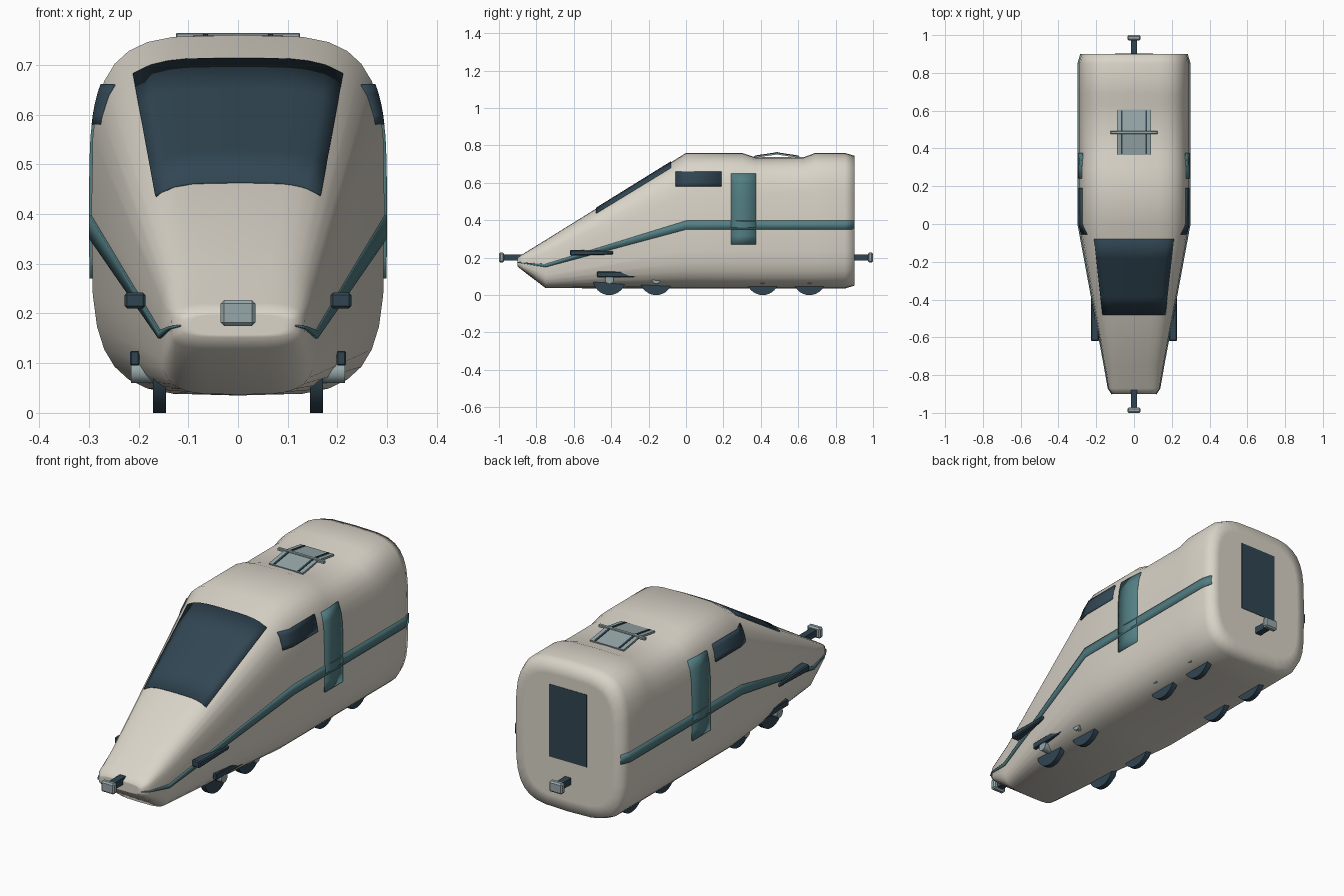
import bpy, bmesh, math
from mathutils import Vector

if "Cube" in bpy.data.objects:
    bpy.data.objects.remove(bpy.data.objects["Cube"])


def material(name, rgb):
    m = bpy.data.materials.new(name)
    m.use_nodes = True
    m.diffuse_color = (*rgb, 1)
    m.node_tree.nodes["Principled BSDF"].inputs["Base Color"].default_value = (*rgb, 1)
    return m


CREAM = material("cream paint", (0.70, 0.66, 0.58))
DARK = material("dark slate", (0.03, 0.06, 0.085))
TEAL = material("teal paint", (0.085, 0.21, 0.23))
GREY = material("grey metal", (0.31, 0.39, 0.40))

# Hull stations: y, half width, bottom, top, depth of the roof recess
STATIONS = [
    (-0.90, 0.115, 0.152, 0.202, 0), (-0.87, 0.135, 0.128, 0.221, 0),
    (-0.75, 0.156, 0.037, 0.295, 0), (0, 0.295, 0.035, 0.76, 0),
    (0.30, 0.295, 0.035, 0.76, 0), (0.37, 0.295, 0.035, 0.76, 0.023),
    (0.63, 0.295, 0.035, 0.76, 0.023), (0.69, 0.295, 0.035, 0.76, 0),
    (0.85, 0.295, 0.035, 0.76, 0), (0.90, 0.28, 0.05, 0.745, 0),
]
YS = [s[0] for s in STATIONS]


def section(y):
    """Half width, centre height, lower and upper half heights at y."""
    for a, b in zip(STATIONS, STATIONS[1:]):
        if y <= b[0]:
            break
    t = (y - a[0]) / (b[0] - a[0])
    hw, bottom, top, dip = (p + (q - p) * t for p, q in zip(a[1:], b[1:]))
    zc = (bottom + top) / 2
    return hw, zc, zc - bottom, top - dip - zc


def side_x(y, z):
    hw, zc, lo, hi = section(y)
    v = (z - zc) / (hi if z > zc else lo)
    return hw * max(0, 1 - v ** 4) ** 0.25


def roof_z(x, y):
    hw, zc, lo, hi = section(y)
    return zc + hi * max(0, 1 - (x / hw) ** 4) ** 0.25


def finish(bm, name, mat, smooth=None):
    me = bpy.data.meshes.new(name)
    bm.to_mesh(me)
    bm.free()
    me.materials.append(mat)
    ob = bpy.data.objects.new(name, me)
    bpy.context.collection.objects.link(ob)
    if smooth:
        for o in bpy.context.selected_objects:
            o.select_set(False)
        ob.select_set(True)
        bpy.context.view_layer.objects.active = ob
        bpy.ops.object.shade_smooth_by_angle(angle=math.radians(smooth))
    return ob


def box(name, lo, hi, mat, bevel=0):
    bm = bmesh.new()
    bmesh.ops.create_cube(bm, size=1)
    for v in bm.verts:
        v.co = [l + (h - l) * (c + 0.5) for l, h, c in zip(lo, hi, v.co)]
    if bevel:
        bmesh.ops.bevel(bm, geom=bm.edges[:], offset=bevel, segments=1, affect="EDGES")
    return finish(bm, name, mat)


def cylinder_x(name, x0, x1, y, z, r, mat, sides=32):
    bm = bmesh.new()
    bmesh.ops.create_cone(bm, cap_ends=True, segments=sides, radius1=r, radius2=r, depth=x1 - x0)
    for v in bm.verts:
        v.co = ((x0 + x1) / 2 + v.co.z, y + v.co.x, z + v.co.y)
    return finish(bm, name, mat, 40)


def plate(name, us, vs, point, outward, mat, smooth=40):
    """Thin panel that follows point(u, v)."""
    bm = bmesh.new()
    grid = [[bm.verts.new(point(u, v)) for v in vs] for u in us]
    for a, b in zip(grid, grid[1:]):
        for i in range(len(vs) - 1):
            bm.faces.new((a[i], b[i], b[i + 1], a[i + 1]))
    bm.normal_update()
    if sum(f.normal.dot(Vector(outward)) for f in bm.faces) < 0:
        bmesh.ops.reverse_faces(bm, faces=bm.faces[:])
    ob = finish(bm, name, mat, smooth)
    mod = ob.modifiers.new("thickness", "SOLIDIFY")
    mod.thickness = 0.009
    mod.offset = 0
    return ob


def steps(a, b, n):
    return [a + (b - a) * i / n for i in range(n + 1)]


# Hull: lofted superellipse sections with soft end caps
SIDES = 32


def ring(bm, y, scale=1):
    hw, zc, lo, hi = section(y)
    verts = []
    for i in range(SIDES):
        t = math.tau * i / SIDES
        c, s = math.cos(t), math.sin(t)
        x = math.copysign(abs(c) ** 0.5, c) * hw * scale
        z = math.copysign(abs(s) ** 0.5, s) * (hi if s > 0 else lo) * scale
        verts.append(bm.verts.new((x, y, zc + z)))
    return verts


bm = bmesh.new()
rings = [ring(bm, YS[0], 0.8)] + [ring(bm, y) for y in YS] + [ring(bm, YS[-1], 0.85)]
for a, b in zip(rings, rings[1:]):
    for i in range(SIDES):
        j = (i + 1) % SIDES
        bm.faces.new((a[i], a[j], b[j], b[i]))
bm.faces.new(rings[0])
bm.faces.new(rings[-1])
bmesh.ops.recalc_face_normals(bm, faces=bm.faces[:])
finish(bm, "hull", CREAM, 180)

# Windscreen
plate("windscreen", steps(-0.48, -0.08, 4), steps(-1, 1, 12),
      lambda y, u: (u * (0.219 + 0.112 * y), y, roof_z(u * (0.219 + 0.112 * y), y)),
      (0, -0.5, 1), DARK)

# Parts repeated on both sides
for s, side in ((1, "left"), (-1, "right")):
    def on_side(y, z):
        return (s * side_x(y, z), y, z)

    def on_stripe(y, v):
        hw, zc, lo, hi = section(y)
        return on_side(y, zc + v * lo)

    out = (s, 0, 0)
    plate(side + "_stripe", YS, (-0.13, 0), on_stripe, out, TEAL)
    plate(side + "_door", (0.24, 0.30, 0.375), steps(0.27, 0.65, 8), on_side, out, TEAL)
    plate(side + "_cab_window", (-0.055, 0, 0.19), steps(0.58, 0.66, 4), on_side, out, DARK)

    # Headlight pod, thinner toward the back
    bm = bmesh.new()
    bmesh.ops.create_cube(bm, size=1)
    for v in bm.verts:
        h = 0.016 if v.co.y < 0 else 0.009
        v.co = (s * (0.207 + v.co.x * 0.042), -0.505 + v.co.y * 0.23, 0.226 + 2 * h * v.co.z)
    if s < 0:
        bmesh.ops.reverse_faces(bm, faces=bm.faces[:])
    bmesh.ops.bevel(bm, geom=bm.edges[:], offset=0.005, segments=1, affect="EDGES")
    finish(bm, side + "_headlight_pod", DARK)

    # Bogie side frames and wheels
    x0, x1 = sorted((s * 0.198, s * 0.217))
    w0, w1 = sorted((s * 0.145, s * 0.171))
    for yc, bogie in ((-0.285, "front"), (0.535, "rear")):
        box(f"{bogie}_{side}_bogie_frame", (x0, yc - 0.19, 0.095), (x1, yc + 0.19, 0.125), DARK, 0.003)
        for k, dy in enumerate((-0.125, 0.125)):
            cylinder_x(f"{bogie}_{side}_wheel_{k + 1}", w0, w1, yc + dy, 0.088, 0.088, DARK)

# Axles
for k, y in enumerate((-0.41, -0.16, 0.41, 0.66)):
    cylinder_x(f"axle_{k + 1}", -0.215, 0.215, y, 0.083, 0.023, GREY, 16)

# Couplers at both ends
for d, end in ((-1, "front"), (1, "rear")):
    y0, y1 = sorted((d * 0.85, d * 0.98))
    box(end + "_coupler_stem", (-0.016, y0, 0.184), (0.016, y1, 0.216), DARK)
    y0, y1 = sorted((d * 0.972, d * 1.0))
    box(end + "_coupler_head", (-0.035, y0, 0.175), (0.035, y1, 0.227), GREY, 0.007)

# Rear gangway door
box("rear_door", (-0.1, 0.895, 0.29), (0.1, 0.902, 0.64), DARK)


# Pantograph: low folded panel with dark rails and a contact bar
def tent(x, y):
    return (x, y, 0.756 - abs(y - 0.485) * 0.15)


plate("pantograph_panel", (-0.09, 0.09), (0.365, 0.485, 0.605), tent, (0, 0, 1), GREY, 0)
for s, side in ((1, "left"), (-1, "right")):
    plate(side + "_pantograph_rail", (s * 0.06, s * 0.07), (0.37, 0.485, 0.6),
          lambda x, y: (x, y, tent(x, y)[2] + 0.003), (0, 0, 1), DARK, 0)
box("contact_bar", (-0.125, 0.477, 0.752), (0.125, 0.493, 0.764), GREY, 0.002)
